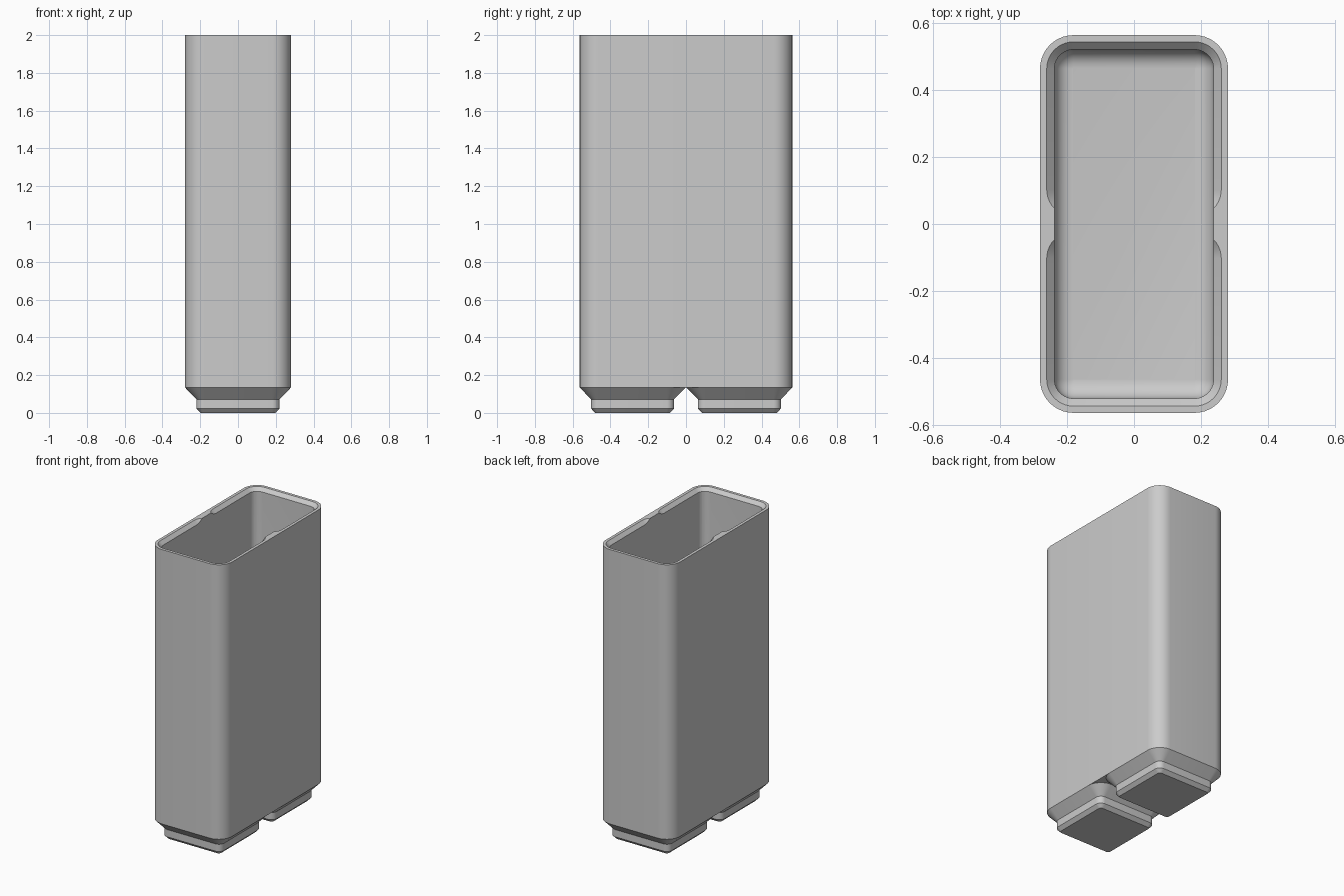
import bpy, bmesh
from math import sin, cos, pi, radians

cube = bpy.data.objects.get("Cube")
if cube:
    bpy.data.objects.remove(cube, do_unlink=True)

grey = bpy.data.materials.new("light grey plastic")
grey.use_nodes = True
colour = (0.6, 0.6, 0.6, 1)
grey.diffuse_color = colour
grey.node_tree.nodes["Principled BSDF"].inputs["Base Color"].default_value = colour

HALF_X, HALF_Y, CORNER = 0.28, 0.5625, 0.1
CELL_Y = HALF_Y - HALF_X          # centre of each square cell
FOOT_TOP = 0.134
WALL = 0.043
STEPS = 10


def rounded_loft(name, half_x, half_y, corner, rings, centre_y=0, cap_top=True):
    """Stack rounded rectangles; each ring is (inset, z)."""
    bm = bmesh.new()
    loops = []
    for inset, z in rings:
        r = corner - inset
        loop = []
        for q, (sx, sy) in enumerate([(1, 1), (-1, 1), (-1, -1), (1, -1)]):
            for i in range(STEPS + 1):
                a = (q + i / STEPS) * pi / 2
                x = sx * (half_x - corner) + r * cos(a)
                y = sy * (half_y - corner) + r * sin(a)
                loop.append(bm.verts.new((x, y + centre_y, z)))
        loops.append(loop)
    n = len(loops[0])
    for low, high in zip(loops, loops[1:]):
        for i in range(n):
            j = (i + 1) % n
            bm.faces.new((low[i], low[j], high[j], high[i]))
    bm.faces.new(loops[0][::-1])
    if cap_top:
        bm.faces.new(loops[-1])
    mesh = bpy.data.meshes.new(name)
    bm.to_mesh(mesh)
    bm.free()
    obj = bpy.data.objects.new(name, mesh)
    bpy.context.collection.objects.link(obj)
    mesh.materials.append(grey)
    return obj


def select_only(obj):
    bpy.ops.object.select_all(action='DESELECT')
    obj.select_set(True)
    bpy.context.view_layer.objects.active = obj


# Tall outer body
body = rounded_loft("bin_body", HALF_X, HALF_Y, CORNER, [(0, FOOT_TOP), (0, 2)])

# Cavity with a filleted floor
fillet, floor = 0.055, 0.19
profile = []
for i in range(7):
    a = i / 6 * pi / 2
    profile.append((fillet * (1 - sin(a)), floor + fillet * (1 - cos(a))))
profile.append((0, 2.1))
cutters = [rounded_loft("cavity_cutter", HALF_X - WALL, HALF_Y - WALL,
                        CORNER - WALL, profile)]

# Sloped stacking recess, one per cell, leaving a small bridge between them
for side, label in ((-1, "front"), (1, "back")):
    cutters.append(rounded_loft(label + "_lip_cutter", HALF_X, HALF_X, CORNER,
                                [(0.05, 1.97), (0.01, 2.01)], side * CELL_Y))

for cutter in cutters:
    cutter.hide_render = True
    mod = body.modifiers.new(cutter.name, 'BOOLEAN')
    mod.operation = 'DIFFERENCE'
    mod.solver = 'EXACT'
    mod.object = cutter
    select_only(body)
    bpy.ops.object.modifier_apply(modifier=mod.name)
for cutter in cutters:
    bpy.data.objects.remove(cutter, do_unlink=True)

# Stepped feet
parts = [body]
for side, label in ((-1, "front"), (1, "back")):
    parts.append(rounded_loft(label + "_foot", HALF_X, HALF_X, CORNER,
                              [(0.082, 0), (0.06, 0.023), (0.06, 0.072), (0, FOOT_TOP)],
                              side * CELL_Y, cap_top=False))

for part in parts:
    select_only(part)
    bpy.ops.object.shade_smooth_by_angle(angle=radians(30))
